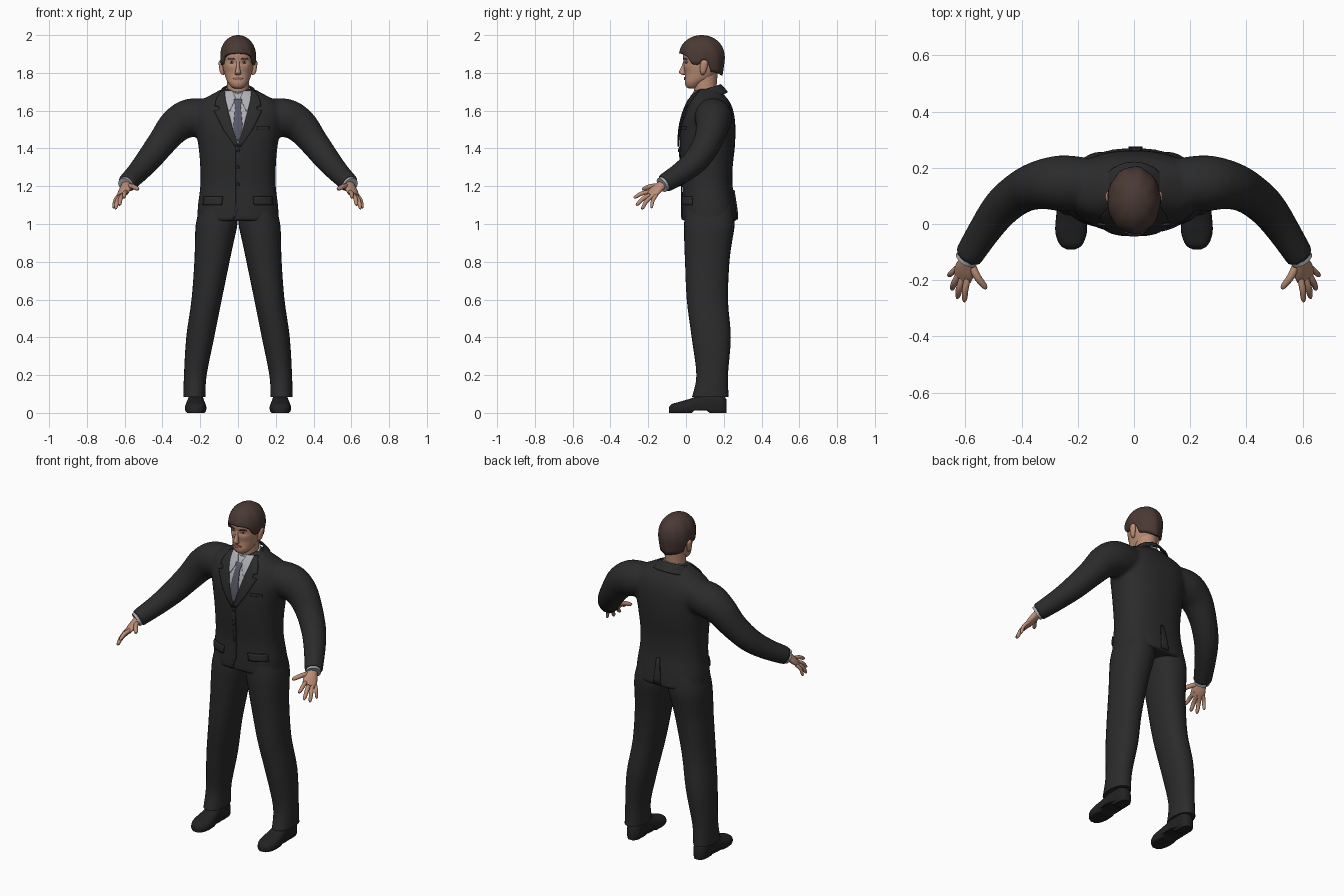
import bpy, bmesh, math
from mathutils import Vector
from mathutils.bvhtree import BVHTree

if "Cube" in bpy.data.objects:
    bpy.data.objects.remove(bpy.data.objects["Cube"])


def material(name, *rgb):
    m = bpy.data.materials.new(name)
    m.use_nodes = True
    m.diffuse_color = (*rgb, 1)
    m.node_tree.nodes["Principled BSDF"].inputs["Base Color"].default_value = (*rgb, 1)
    return m


SUIT = material("charcoal suit", .024, .024, .025)
BLACK = material("black leather", .016, .016, .017)
SKIN = material("skin", .50, .27, .18)
HAIR = material("brown hair", .068, .041, .034)
SHIRT = material("pale grey shirt", .42, .43, .46)
TIE = material("slate tie", .10, .10, .14)
LIPS = material("lips", .33, .13, .10)
WHITE = material("eye white", .50, .45, .42)
DARK = material("dark brown", .04, .02, .015)


def spline(rows, steps):
    """Smoothly resample a list of equal-length tuples."""
    out = []
    for i in range(len(rows) - 1):
        q = [rows[min(max(i + k, 0), len(rows) - 1)] for k in (-1, 0, 1, 2)]
        for t in (k / steps for k in range(steps)):
            out.append(tuple(.5 * (2*b + (c - a)*t + (2*a - 5*b + 4*c - d)*t*t
                                   + (3*b - a - 3*c + d)*t**3) for a, b, c, d in zip(*q)))
    return out + [tuple(rows[-1])]


def loft(bm, rows, ref=(1, 0, 0), axis=None, p=2, n=28, steps=4, caps=True):
    """Skin rounded rings; each row is x, y, z, radius along ref, radius across."""
    rows = spline(rows, steps)
    rings = []
    for i, (x, y, z, ru, rv) in enumerate(rows):
        t = Vector(axis) if axis else (Vector(rows[min(i + 1, len(rows) - 1)][:3])
                                       - Vector(rows[max(i - 1, 0)][:3]))
        t.normalize()
        u = Vector(ref)
        u = (u - t * u.dot(t)).normalized()
        v = t.cross(u)
        ring = []
        for k in range(n):
            c, s = math.cos(math.tau * k / n), math.sin(math.tau * k / n)
            c, s = (math.copysign(abs(w) ** (2 / p), w) for w in (c, s))
            ring.append(bm.verts.new(Vector((x, y, z)) + u * ru * c + v * rv * s))
        rings.append(ring)
    for a, b in zip(rings, rings[1:]):
        for k in range(n):
            bm.faces.new((a[k], a[k - 1], b[k - 1], b[k]))
    if caps:
        bm.faces.new(rings[0])
        bm.faces.new(rings[-1])


def finish(name, bm, mat, mirror=False, thick=0):
    bmesh.ops.recalc_face_normals(bm, faces=bm.faces)
    me = bpy.data.meshes.new(name)
    bm.to_mesh(me)
    bm.free()
    me.materials.append(mat)
    ob = bpy.data.objects.new(name, me)
    bpy.context.collection.objects.link(ob)
    bpy.ops.object.select_all(action='DESELECT')
    ob.select_set(True)
    bpy.context.view_layer.objects.active = ob
    bpy.ops.object.shade_smooth_by_angle(angle=math.radians(50))
    if thick:
        m = ob.modifiers.new("thickness", 'SOLIDIFY')
        m.thickness, m.offset = thick, 0
    if mirror:
        ob.modifiers.new("mirror", 'MIRROR').use_clip = False
    return ob


def surface(ob):
    bpy.context.view_layer.update()
    return BVHTree.FromObject(ob, bpy.context.evaluated_depsgraph_get())


def patch(name, rows, mat, tree, lift, sides=(1,), back=1, thick=.005):
    """Thin plate laid on a surface; each row is z, x start, x end."""
    bm = bmesh.new()
    fine = [tuple(a + (b - a) * k / 4 for a, b in zip(r, s))
            for r, s in zip(rows, rows[1:]) for k in range(4)] + [rows[-1]]
    for side in sides:
        grid = []
        for z, x0, x1 in fine:
            line = []
            for k in range(7):
                x = side * (x0 + (x1 - x0) * k / 6)
                hit = tree.ray_cast(Vector((x, -back, z)), Vector((0, back, 0)))[0]
                hit = hit or tree.find_nearest(Vector((x, 0, z)))[0]
                line.append(bm.verts.new((x, hit.y - back * lift, z)))
            grid.append(line)
        for a, b in zip(grid, grid[1:]):
            for k in range(6):
                bm.faces.new((a[k], a[k + 1], b[k + 1], b[k]))
    return finish(name, bm, mat, thick=thick)


BOTH = (1, -1)

# Jacket: torso and sleeves fused into one smooth skin
bm = bmesh.new()
torso = [(1.015, .217, -.022, .272), (1.10, .212, -.022, .262), (1.20, .20, -.02, .247),
         (1.30, .20, -.027, .247), (1.40, .208, -.033, .258), (1.50, .225, -.03, .262),
         (1.58, .24, -.012, .255), (1.64, .215, .012, .235), (1.68, .15, .035, .205),
         (1.715, .085, .06, .172)]
loft(bm, [(0, (f + b) / 2, z, w, (b - f) / 2) for z, w, f, b in torso], axis=(0, 0, 1), p=2.4, n=40)
sleeve = [(.13, .14, 1.57, .09, .09), (.25, .145, 1.562, .10, .102), (.33, .14, 1.52, .088, .092),
          (.40, .115, 1.435, .076, .077), (.47, .06, 1.345, .069, .068),
          (.53, -.02, 1.275, .06, .058), (.592, -.118, 1.213, .051, .05)]
for s in BOTH:
    loft(bm, [(s * r[0], *r[1:]) for r in sleeve], ref=(0, 1, 0))
jacket = finish("jacket", bm, SUIT)
m = jacket.modifiers.new("fuse", 'REMESH')
m.mode, m.voxel_size, m.use_smooth_shade = 'VOXEL', .011, True
m = jacket.modifiers.new("soften", 'SMOOTH')
m.factor, m.iterations = .5, 4
cloth = surface(jacket)

# Jacket collar, open at the throat
bm = bmesh.new()
loft(bm, [(0, .115, 1.66, .118, .11), (0, .112, 1.69, .098, .092), (0, .108, 1.712, .082, .078)],
     axis=(0, -.35, 1), caps=False)
bmesh.ops.delete(bm, geom=[f for f in bm.faces if f.calc_center_median().y < .065], context='FACES')
finish("jacket_collar", bm, SUIT, thick=.008)

# Shirt front, tie, lapels and jacket details
patch("shirt_front", [(1.70, -.07, .07), (1.60, -.062, .062), (1.50, -.03, .03), (1.42, -.002, .002)],
      SHIRT, cloth, .003)
patch("shirt_collar_points", [(1.705, .03, .075), (1.665, .012, .072), (1.64, .024, .067),
      (1.60, .042, .05)], SHIRT, cloth, .007, BOTH)
patch("tie", [(1.66, -.022, .022), (1.625, -.014, .014), (1.615, -.015, .015), (1.51, -.025, .025),
      (1.44, -.006, .006)], TIE, cloth, .008, thick=.008)
patch("lapels", [(1.705, .07, .088), (1.66, .066, .115), (1.625, .058, .122), (1.62, .056, .10),
      (1.605, .053, .10), (1.60, .052, .128), (1.50, .026, .078), (1.41, -.003, .015)],
      SUIT, cloth, .007, BOTH, thick=.008)
patch("front_overlap", [(1.41, -.012, .006), (1.10, -.012, .006), (1.025, -.03, -.02)], SUIT, cloth, .003)
patch("pocket_flaps", [(1.145, .08, .18), (1.10, .085, .185)], SUIT, cloth, .005, BOTH, thick=.008)
patch("breast_pocket", [(1.515, .10, .165), (1.50, .10, .165)], SUIT, cloth, .004)
for i, z in enumerate((1.39, 1.30, 1.21)):
    patch(f"button_{i + 1}", [(z + .009, -.004, .004), (z, -.01, .01), (z - .009, -.004, .004)],
          BLACK, cloth, .008)
patch("back_vent_flap", [(1.18, .0, .02), (1.025, -.02, .03)], SUIT, cloth, .004, back=-1, thick=.008)

# Trousers: z, x centre, x radius, front, back
bm = bmesh.new()
leg = [(1.10, .10, .10, .0, .245), (1.0, .113, .11, -.01, .257), (.9, .126, .102, -.009, .243),
       (.8, .138, .093, -.005, .23), (.6, .166, .080, .004, .222), (.4, .20, .074, .03, .237),
       (.2, .226, .06, .055, .222), (.085, .231, .058, .032, .226)]
loft(bm, [(x, (f + b) / 2, z, w, (b - f) / 2) for z, x, w, f, b in leg], axis=(0, 0, 1), p=2.2, n=32)
finish("trousers", bm, SUIT, True)

# Shoes: y, half width, height
bm = bmesh.new()
shoe = [(-.09, .016, .03), (-.074, .04, .047), (-.03, .056, .06), (.03, .053, .078), (.08, .046, .10),
        (.14, .043, .11), (.19, .04, .10), (.215, .02, .07)]
loft(bm, [(.224, y, h * .4, w, h * .6) for y, w, h in shoe], axis=(0, 1, 0), p=2.5)
for v in bm.verts:
    arch = .012 if .03 < v.co.y < .11 else 0
    v.co.z = max(v.co.z, arch)
finish("shoes", bm, BLACK, True)
bm = bmesh.new()
loft(bm, [(.224, .06, .014, .053, .147), (.224, .06, .022, .053, .147)], axis=(0, 0, 1), steps=1)
finish("shoe_welts", bm, BLACK, True)

# Shirt cuffs
bm = bmesh.new()
loft(bm, [(.575, -.092, 1.228, .041, .041), (.598, -.128, 1.206, .041, .041)], ref=(0, 1, 0), steps=1)
finish("shirt_cuffs", bm, SHIRT, True)

# Hands: palm, then fingers running from knuckle to tip
bm = bmesh.new()
loft(bm, [(.582, -.10, 1.225, .03, .024), (.592, -.13, 1.205, .03, .021), (.603, -.165, 1.175, .04, .019),
          (.611, -.192, 1.153, .036, .013)], ref=(.047, .03, -.02), n=16)
fingers = [((.588, -.175, 1.172), (.605, -.278, 1.14), .0115), ((.604, -.177, 1.158), (.63, -.265, 1.10), .012),
           ((.62, -.172, 1.152), (.65, -.235, 1.08), .0115), ((.631, -.157, 1.153), (.661, -.185, 1.085), .010),
           ((.585, -.13, 1.20), (.527, -.232, 1.185), .0135)]
for a, b, r in fingers:
    a, b = Vector(a), Vector(b)
    mid = (a + b) / 2 + Vector((.004, -.004, .007))
    end = b - (b - a) * .12
    loft(bm, [(*a, r, r), (*mid, r, r), (*end, r * .8, r * .8), (*b, r * .3, r * .3)], n=10)
finish("hands", bm, SKIN, True)

# Neck and shirt collar band
bm = bmesh.new()
loft(bm, [(0, .11, 1.64, .062, .065), (0, .102, 1.71, .057, .06), (0, .10, 1.80, .06, .068)], axis=(0, 0, 1))
finish("neck", bm, SKIN)
bm = bmesh.new()
loft(bm, [(0, .103, 1.645, .076, .078), (0, .103, 1.715, .067, .068)], axis=(0, -.3, 1))
finish("shirt_collar_band", bm, SHIRT)

# Head: z, y centre, x radius, y radius, with sockets pressed in
bm = bmesh.new()
skull = [(1.717, .035, .018, .02), (1.727, .037, .036, .036), (1.747, .046, .052, .052), (1.77, .068, .064, .074),
         (1.80, .082, .073, .087), (1.83, .087, .08, .098), (1.86, .089, .083, .102), (1.90, .089, .084, .105),
         (1.94, .09, .076, .094), (1.97, .09, .05, .065), (1.985, .09, .015, .02)]
loft(bm, [(0, y, z, rx, ry) for z, y, rx, ry in skull], axis=(0, 0, 1), p=2.15, n=56)
for v in bm.verts:
    if v.co.y < .06:
        d = ((abs(v.co.x) - .034) / .018) ** 2 + ((v.co.z - 1.856) / .013) ** 2
        v.co.y += .009 * math.exp(-d)
head = finish("head", bm, SKIN)
face = surface(head)

# Nose and ears
bm = bmesh.new()
loft(bm, [(0, -.004, 1.868, .009, .008), (0, -.012, 1.835, .009, .011), (0, -.02, 1.806, .014, .017),
          (0, -.014, 1.794, .016, .014), (0, -.005, 1.788, .007, .006)], axis=(0, 0, 1), n=16)
finish("nose", bm, SKIN)
bm = bmesh.new()
loft(bm, [(.078, .088, 1.79, .005, .007), (.084, .09, 1.803, .011, .014), (.089, .094, 1.835, .012, .02),
          (.091, .097, 1.858, .011, .018), (.088, .097, 1.87, .004, .007)], axis=(0, 0, 1), n=16)
finish("ears", bm, SKIN, True)

# Painted face details
patch("eye_whites", [(1.862, .029, .04), (1.857, .02, .048), (1.851, .028, .042)], WHITE, face, .001, BOTH, thick=.002)
patch("irises", [(1.862, .031, .038), (1.857, .029, .04), (1.852, .031, .038)], DARK, face, .002, BOTH, thick=.002)
patch("eyebrows", [(1.879, .026, .048), (1.872, .016, .055)], HAIR, face, .002, BOTH, thick=.004)
patch("lips", [(1.779, -.009, .009), (1.771, -.026, .026), (1.762, -.012, .012)], LIPS, face, .003, thick=.005)

# Hair: cap whose lower edge follows fringe, sideburns, ears and nape
EDGE = [(0, 1.905), (.55, 1.90), (.9, 1.885), (1.12, 1.845), (1.42, 1.842), (1.6, 1.872), (1.85, 1.86),
        (2.05, 1.805), (3.2, 1.785)]


def hair_edge(d):
    for (a, za), (b, zb) in zip(EDGE, EDGE[1:]):
        if d <= b:
            return za + (zb - za) * (d - a) / (b - a)


bm = bmesh.new()
cols, rows = 64, 14
grid = []
for r in range(rows + 1):
    ring = []
    for k in range(cols):
        a = math.tau * k / cols - math.pi
        low = hair_edge(abs(a))
        z = low + (2.0 - low) * math.sin(r / rows * math.pi / 2)
        f = (1 - min(1, max(0, (z - 1.88) / .12)) ** 2.3) ** .5
        f *= 1 - 1.3 * max(0, 1.87 - z)
        f *= 1 + .014 * math.sin(9 * a + 20 * z)
        ring.append(bm.verts.new((.095 * f * math.sin(a), .084 - .121 * f * math.cos(a), z)))
    grid.append(ring)
for a, b in zip(grid, grid[1:]):
    for k in range(cols):
        bm.faces.new((a[k - 1], a[k], b[k], b[k - 1]))
bmesh.ops.remove_doubles(bm, verts=bm.verts, dist=.0005)
hair = finish("hair", bm, HAIR, thick=.012)
hair.modifiers["thickness"].offset = -1
